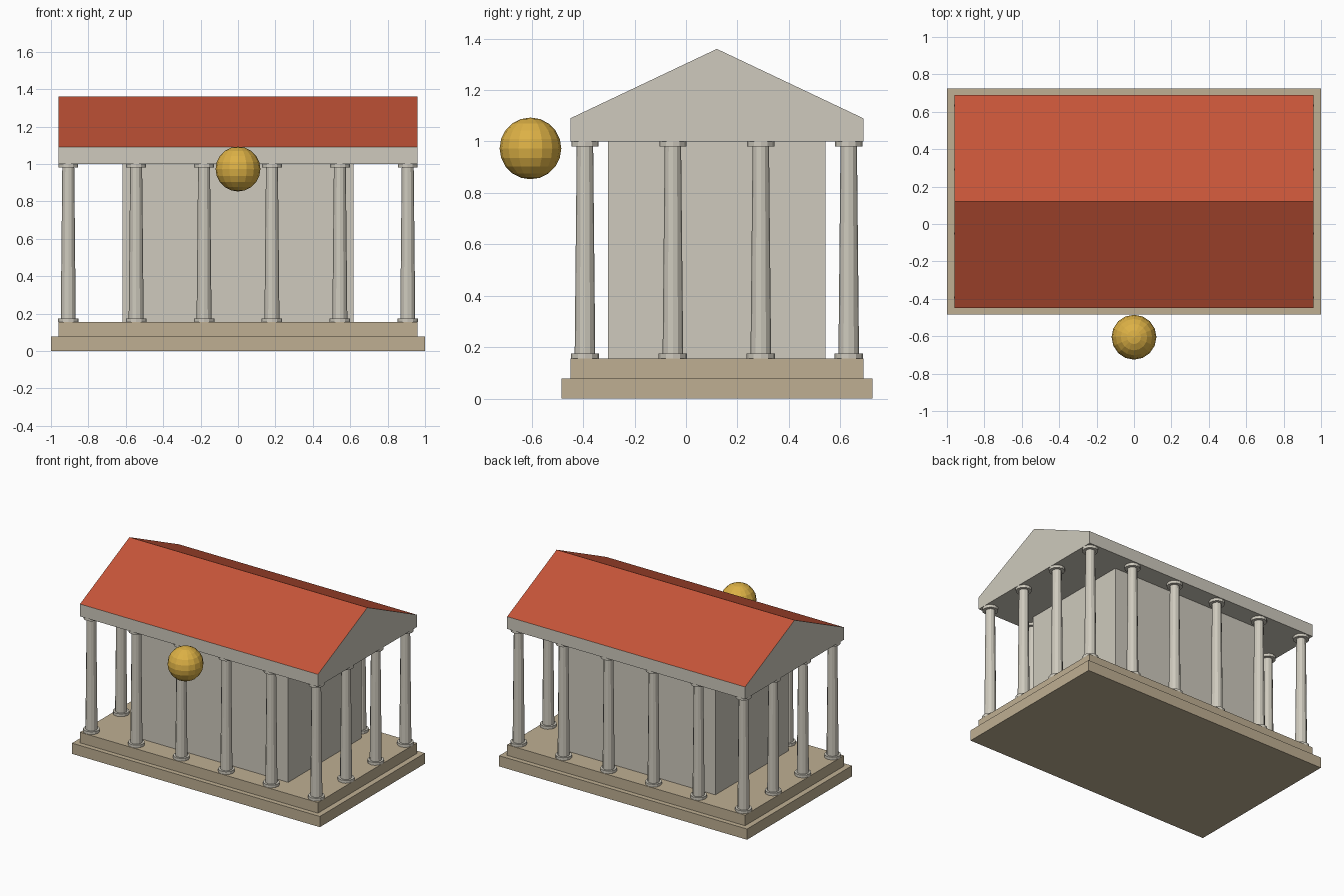
import bpy, bmesh, math
from mathutils import Matrix, Vector

if "Cube" in bpy.data.objects:
    bpy.data.objects.remove(bpy.data.objects["Cube"], do_unlink=True)

MID_Y = 0.12          # centre of the building from front to back
FLOOR, EAVES = 0.155, 1.0


def material(name, colour):
    mat = bpy.data.materials.new(name)
    mat.use_nodes = True
    mat.diffuse_color = (*colour, 1)
    mat.node_tree.nodes["Principled BSDF"].inputs["Base Color"].default_value = (*colour, 1)
    return mat


stone = material("pale stone", (0.62, 0.59, 0.51))
sandstone = material("sandstone", (0.52, 0.43, 0.29))
tile = material("red roof tile", (0.56, 0.09, 0.04))
gold = material("gold", (0.72, 0.44, 0.06))


def finish(bm, name, *mats):
    bmesh.ops.recalc_face_normals(bm, faces=bm.faces)
    mesh = bpy.data.meshes.new(name)
    bm.to_mesh(mesh)
    bm.free()
    for mat in mats:
        mesh.materials.append(mat)
    obj = bpy.data.objects.new(name, mesh)
    bpy.context.collection.objects.link(obj)
    return obj


def box(name, half_x, half_y, low, high, mat):
    bm = bmesh.new()
    size = Matrix.Diagonal((2 * half_x, 2 * half_y, high - low, 1))
    bmesh.ops.create_cube(bm, size=1, matrix=Matrix.Translation((0, MID_Y, (low + high) / 2)) @ size)
    return finish(bm, name, mat)


def drum(bm, r_low, r_high, low, high):
    bmesh.ops.create_cone(bm, cap_ends=True, segments=12, radius1=r_low, radius2=r_high,
                          depth=high - low, matrix=Matrix.Translation((0, 0, (low + high) / 2)))


# Stepped platform and inner chamber
box("lower_step", 1.0, 0.605, 0, 0.078, sandstone)
box("upper_step", 0.96, 0.57, 0.078, FLOOR, sandstone)
box("inner_chamber", 0.617, 0.423, FLOOR, EAVES, stone)

# Beam and gables as one prism, with tiled slopes
bm = bmesh.new()
profile = [(-0.57, EAVES), (0.57, EAVES), (0.57, 1.09), (0, 1.36), (-0.57, 1.09)]
end = bm.faces.new([bm.verts.new((-0.96, MID_Y + y, z)) for y, z in profile])
ext = bmesh.ops.extrude_face_region(bm, geom=[end], use_keep_orig=True)
bmesh.ops.translate(bm, vec=(1.92, 0, 0), verts=[v for v in ext["geom"] if isinstance(v, bmesh.types.BMVert)])
bmesh.ops.recalc_face_normals(bm, faces=bm.faces)
for face in bm.faces:
    face.material_index = int(0.5 < face.normal.z < 0.99)
finish(bm, "gabled_roof", stone, tile)

# Column with base, tapered shaft and capital
bm = bmesh.new()
drum(bm, 0.055, 0.055, FLOOR, 0.175)
drum(bm, 0.04, 0.032, 0.175, 0.98)
drum(bm, 0.053, 0.053, 0.98, EAVES)
column = finish(bm, "column", stone)

# Ring of columns around the chamber
for i in range(6):
    for j in range(4):
        if i in (0, 5) or j in (0, 3):
            copy = bpy.data.objects.new(f"column_{i + 1}_{j + 1}", column.data)
            copy.location = (0.363 * (i - 2.5), MID_Y + 0.342 * (j - 1.5), 0)
            bpy.context.collection.objects.link(copy)
bpy.data.objects.remove(column)

# Golden ball in front
bm = bmesh.new()
bmesh.ops.create_uvsphere(bm, u_segments=16, v_segments=10, radius=0.12,
                          matrix=Matrix.Translation((0, -0.605, 0.973)))
finish(bm, "golden_ball", gold)
